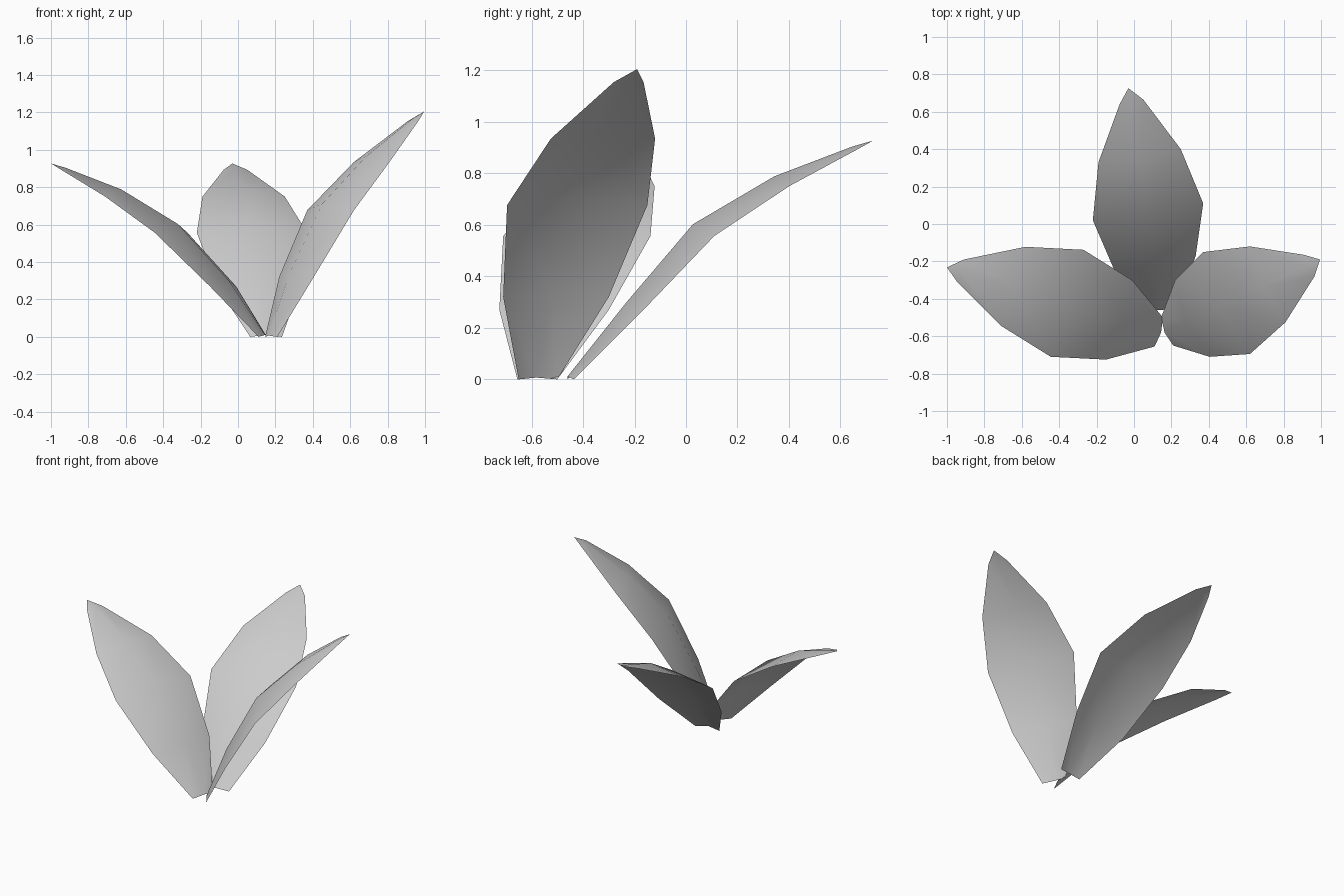
import bpy
import bmesh
from mathutils import Vector

if "Cube" in bpy.data.objects:
    bpy.data.objects.remove(bpy.data.objects["Cube"])


def leaf(name, rows, tip, arch=0.1):
    """Leaf blade from rows (xa, ya, xb, yb, z) of edge points, with a raised midrib."""
    bm = bmesh.new()
    tip = Vector(tip)
    a = [Vector((r[0], r[1], r[4])) for r in rows]
    b = [Vector((r[2], r[3], r[4])) for r in rows]
    mids = [(p + q) / 2 for p, q in zip(a, b)] + [tip]
    strips = []
    for i, (p, q) in enumerate(zip(a, b)):
        along = mids[i + 1] - mids[max(i - 1, 0)]
        n = (q - p).cross(along).normalized()
        if n.z < 0:
            n.negate()
        rib = mids[i] + n * (q - p).length * arch
        strips.append([bm.verts.new(v) for v in (p, rib, q)])
    # blade quads, then the pointed end
    for lo, hi in zip(strips, strips[1:]):
        for k in range(2):
            bm.faces.new((lo[k], lo[k + 1], hi[k + 1], hi[k]))
    end = bm.verts.new(tip)
    for k in range(2):
        bm.faces.new((strips[-1][k], strips[-1][k + 1], end))
    bm.normal_update()
    if sum(f.normal.z for f in bm.faces) < 0:
        bmesh.ops.reverse_faces(bm, faces=bm.faces[:])
    for f in bm.faces:
        f.smooth = True
    mesh = bpy.data.meshes.new(name)
    bm.to_mesh(mesh)
    bm.free()
    obj = bpy.data.objects.new(name, mesh)
    bpy.context.collection.objects.link(obj)
    return obj


# Three leaves fanning out of one root point
leaf("left_leaf", [
    (0.11, -0.655, 0.155, -0.50, 0.0),
    (-0.15, -0.725, -0.01, -0.30, 0.27),
    (-0.445, -0.71, -0.27, -0.138, 0.557),
    (-0.71, -0.545, -0.58, -0.122, 0.75),
    (-0.945, -0.31, -0.91, -0.19, 0.893),
], (-1.0, -0.232, 0.927))

leaf("right_leaf", [
    (0.145, -0.50, 0.21, -0.65, 0.0),
    (0.22, -0.30, 0.405, -0.71, 0.32),
    (0.37, -0.15, 0.62, -0.695, 0.677),
    (0.62, -0.12, 0.81, -0.525, 0.935),
    (0.91, -0.165, 0.965, -0.28, 1.155),
], (0.995, -0.19, 1.205))

leaf("back_leaf", [
    (0.065, -0.46, 0.235, -0.435, 0.0),
    (-0.11, -0.235, 0.33, -0.17, 0.265),
    (-0.22, 0.02, 0.37, 0.11, 0.557),
    (-0.19, 0.33, 0.25, 0.40, 0.75),
    (-0.077, 0.64, 0.05, 0.665, 0.893),
], (-0.03, 0.726, 0.927))
